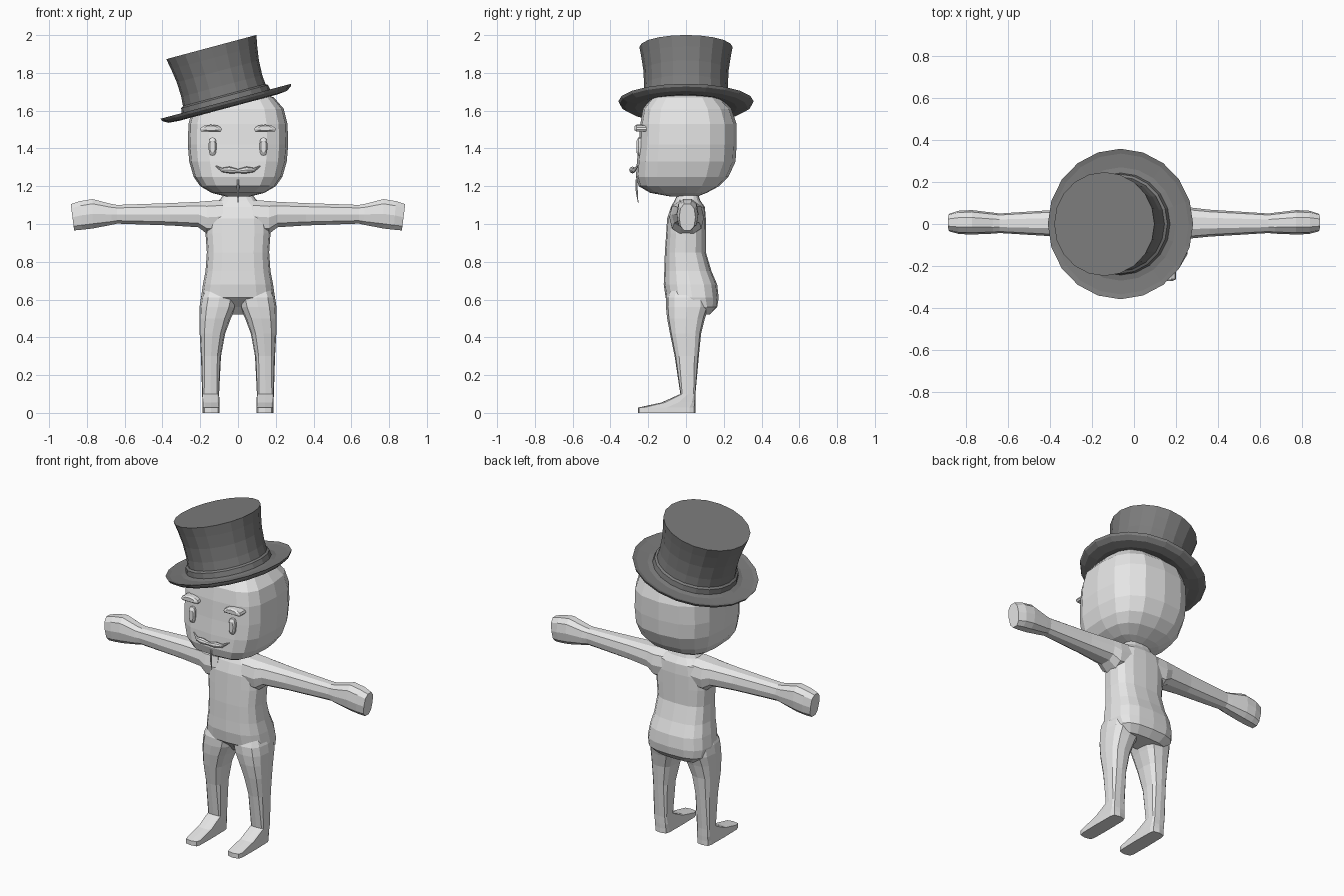
import bpy, bmesh, math
from mathutils import Matrix, Vector

if "Cube" in bpy.data.objects:
    bpy.data.objects.remove(bpy.data.objects["Cube"])


def material(name, v):
    m = bpy.data.materials.new(name)
    m.diffuse_color = (v, v, v, 1)
    m.use_nodes = True
    m.node_tree.nodes["Principled BSDF"].inputs["Base Color"].default_value = m.diffuse_color
    return m


SKIN = material("light grey", 0.8)
HAT = material("dark grey", 0.2)


def oval(u0, u1, v0, v1, n=2.0, seg=12, nb=None, vmid=None):
    """Rounded-square section as (u, v) points; the +v half may use its own roundness."""
    um, ru = (u0 + u1) / 2, (u1 - u0) / 2
    vm = (v0 + v1) / 2 if vmid is None else vmid
    pts = []
    for i in range(seg):
        a = 2 * math.pi * i / seg
        c, s = math.cos(a), math.sin(a)
        e = 2 / (nb if nb and s > 0 else n)
        u = um + ru * math.copysign(abs(c) ** e, c)
        v = vm + (v1 - vm if s > 0 else vm - v0) * math.copysign(abs(s) ** e, s)
        pts.append((u, v))
    return pts


def loft(name, rings, mat, mirror=False, matrix=None):
    """Skin a list of point rings and cap both ends; optionally mirror across x."""
    bm = bmesh.new()
    for sign in ((1, -1) if mirror else (1,)):
        rows = [[bm.verts.new((sign * x, y, z)) for x, y, z in r] for r in rings]
        for a, b in zip(rows, rows[1:]):
            for i in range(len(a)):
                j = (i + 1) % len(a)
                bm.faces.new((a[i], a[j], b[j], b[i]))
        bm.faces.new(rows[0])
        bm.faces.new(rows[-1])
    bmesh.ops.recalc_face_normals(bm, faces=bm.faces)
    if matrix:
        bm.transform(matrix)
    me = bpy.data.meshes.new(name)
    bm.to_mesh(me)
    bm.free()
    me.materials.append(mat)
    ob = bpy.data.objects.new(name, me)
    bpy.context.collection.objects.link(ob)
    return ob


def level(z, pts):
    return [(u, v, z) for u, v in pts]


# Head: flat face in front, rounder at the back (z, half width, front y, back y)
head = [(1.145, .06, -.08, .06), (1.165, .14, -.19, .11), (1.20, .20, -.25, .175),
        (1.25, .235, -.265, .225), (1.33, .258, -.26, .262), (1.42, .266, -.25, .268),
        (1.53, .262, -.242, .268), (1.61, .242, -.228, .24), (1.67, .19, -.18, .18),
        (1.705, .09, -.08, .08)]
loft("head", [level(z, oval(-w, w, f, b, 3.5, 16, 2.6, 0)) for z, w, f, b in head], SKIN)

# Torso with neck and seat
torso = [(.52, .15, -.01, .125), (.56, .185, -.05, .165), (.61, .196, -.108, .173),
         (.68, .186, -.118, .165), (.75, .172, -.115, .135), (.85, .165, -.112, .105),
         (.95, .172, -.105, .105), (1.03, .17, -.10, .105), (1.09, .15, -.08, .10),
         (1.125, .10, -.06, .075), (1.17, .065, -.04, .06)]
loft("torso", [level(z, oval(-w, w, f, b, 2.8, 16)) for z, w, f, b in torso], SKIN)

# Legs with feet (z, inner x, outer x, front y, back y, squareness)
leg = [(0, .097, .187, -.255, .05, 6), (.028, .097, .187, -.255, .05, 6),
       (.055, .098, .188, -.13, .05, 6), (.10, .10, .19, -.03, .05, 5),
       (.30, .09, .196, -.06, .068, 3), (.42, .068, .203, -.085, .08, 3),
       (.50, .038, .205, -.10, .10, 2.8), (.56, .01, .204, -.106, .12, 2.8),
       (.61, .0, .196, -.105, .12, 2.8), (.67, .02, .17, -.08, .08, 2.8)]
loft("legs", [level(z, oval(a, b, f, k, n)) for z, a, b, f, k, n in leg], SKIN, mirror=True)

# Arms and hands (x, y range, z range, slant)
arm = [(.08, -.09, .095, .95, 1.13, 0), (.165, -.088, .095, .945, 1.125, 0),
       (.21, -.075, .085, .98, 1.12, 0), (.36, -.06, .068, .99, 1.113, 0),
       (.64, -.043, .05, 1.0, 1.103, 0), (.67, -.046, .054, .993, 1.108, 0),
       (.77, -.05, .066, .973, 1.135, 0), (.83, -.048, .064, .967, 1.124, .08),
       (.877, -.036, .05, .963, 1.108, .13)]
loft("arms", [[(x + k * (z - 1.04), y, z) for y, z in oval(a, b, c, d, 2.5, 10)]
              for x, a, b, c, d, k in arm], SKIN, mirror=True)


# Raised face details: rounded outlines pushed out from the face
def raised(name, cx, cz, hw, hh, y_in, y_out, n, arch=0):
    rings = []
    for y, s in ((y_in, 1), (y_out + .01, 1), (y_out, .65)):
        rings.append([(cx + u, y, cz + v - arch * u * u)
                      for u, v in oval(-hw * s, hw * s, -hh * s, hh * s, n)])
    loft(name, rings, SKIN, mirror=True)


raised("eyes", .135, 1.41, .021, .048, -.21, -.262, 3)
raised("eyebrows", .143, 1.508, .058, .018, -.18, -.272, 2.6, arch=2.5)


# Moustache: swept section, thick beside the centre and pointed at the tips
whisker = [(-.12, -.255, 1.308, .003), (-.085, -.275, 1.286, .011), (-.045, -.283, 1.286, .018),
           (0, -.28, 1.280, .011)]
whisker += [(-x, y, z, r) for x, y, z, r in whisker[-2::-1]]
loft("moustache", [[(x, y + u, z + v) for u, v in oval(-r, r, -r, r, 2, 8)]
                   for x, y, z, r in whisker], SKIN)

# Goatee: a thin hanging spike
goatee = [(1.235, -.262, .006), (1.19, -.262, .007), (1.15, -.258, .005), (1.11, -.253, .001)]
loft("goatee", [level(z, oval(-r, r, y - r, y + r, 2, 6)) for z, y, r in goatee], SKIN)

# Top hat: one turned profile (radius, height) of brim, band and flared crown, tilted
hat = [(.20, .012), (.27, 0), (.325, .005), (.352, .022), (.358, .036), (.335, .030),
       (.27, .026), (.243, .032), (.238, .062), (.226, .070), (.222, .12), (.225, .20),
       (.236, .275), (.247, .333)]
tilt = Matrix.Translation(Vector((-.055, 0, 1.615))) @ Matrix.Rotation(math.radians(-15), 4, 'Y')
loft("top_hat", [level(z, oval(-r, r, -r, r, 2, 20)) for r, z in hat], HAT, matrix=tilt)
